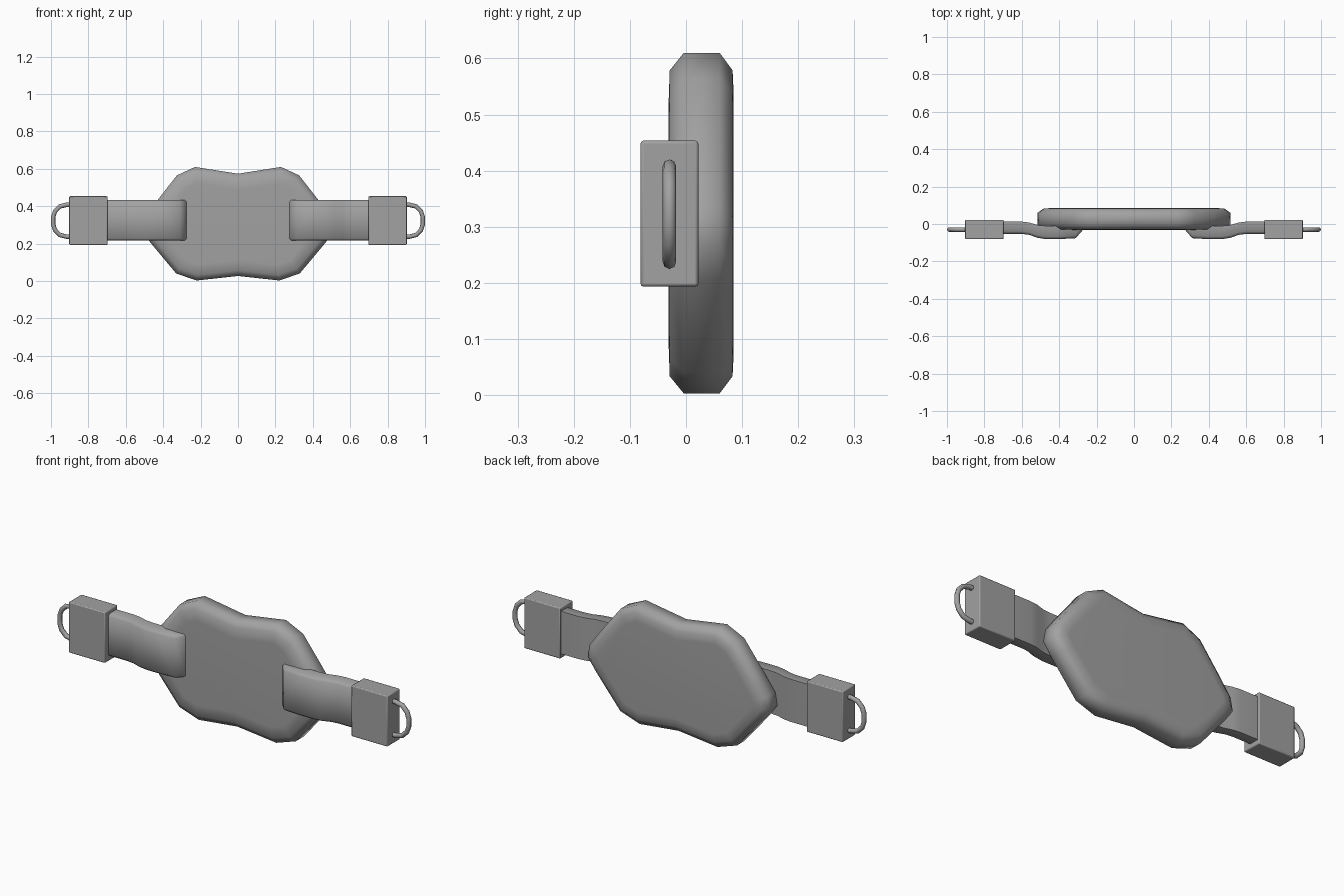
import bpy, bmesh, math
from mathutils import Vector

cube = bpy.data.objects.get("Cube")
if cube:
    bpy.data.objects.remove(cube, do_unlink=True)

grey = bpy.data.materials.new("plain_grey")
grey.use_nodes = True
GREY = (0.36, 0.36, 0.36, 1)
grey.diffuse_color = GREY
grey.node_tree.nodes["Principled BSDF"].inputs["Base Color"].default_value = GREY


def finish(name, bm, angle, bevel=0.0, segments=2):
    """Turn a bmesh into a smooth-shaded object."""
    bmesh.ops.recalc_face_normals(bm, faces=bm.faces)
    mesh = bpy.data.meshes.new(name)
    bm.to_mesh(mesh)
    bm.free()
    mesh.materials.append(grey)
    ob = bpy.data.objects.new(name, mesh)
    bpy.context.collection.objects.link(ob)
    if bevel:
        mod = ob.modifiers.new("soft_edges", 'BEVEL')
        mod.width, mod.segments = bevel, segments
        mod.limit_method, mod.angle_limit = 'ANGLE', math.radians(40)
    bpy.ops.object.select_all(action='DESELECT')
    ob.select_set(True)
    bpy.context.view_layer.objects.active = ob
    bpy.ops.object.shade_smooth_by_angle(angle=math.radians(angle))
    return ob


def loft(bm, rings):
    """Skin equal closed rings of points and cap both ends."""
    loops = [[bm.verts.new(p) for p in ring] for ring in rings]
    for a, b in zip(loops, loops[1:]):
        for i in range(len(a)):
            j = (i + 1) % len(a)
            bm.faces.new((a[i], a[j], b[j], b[i]))
    bm.faces.new(loops[0])
    bm.faces.new(loops[-1])


def inset(points, d):
    """Mitred inward offset of a clockwise outline."""
    out = []
    for i, p in enumerate(points):
        e1 = (p - points[i - 1]).normalized()
        e2 = (points[(i + 1) % len(points)] - p).normalized()
        n1, n2 = Vector((e1.y, -e1.x)), Vector((e2.y, -e2.x))
        out.append(p + (n1 + n2) * d / (1 + n1.dot(n2)))
    return out


# Pad: half outline in x, z, reflected to the other side
half = [(0.23, 0.61), (0.327, 0.565), (0.43, 0.433), (0.503, 0.335),
        (0.515, 0.27), (0.468, 0.205), (0.33, 0.04), (0.22, 0.003)]
outline = [Vector(p) for p in [(0, 0.574)] + half + [(0, 0.027)]
           + [(-x, z) for x, z in reversed(half)]]
rings = []
for d, y in [(0.085, -0.031), (0.03, -0.029), (0, -0.004),
             (0, 0.06), (0.03, 0.083), (0.07, 0.085)]:
    rings.append([(p.x, y, p.y) for p in inset(outline, d)])
bm = bmesh.new()
loft(bm, rings)
finish("pad", bm, 60)

# Strap section in x, y: (x, front y, back y)
strap = [(0.275, -0.034, -0.02), (0.312, -0.076, -0.015), (0.40, -0.081, -0.01),
         (0.47, -0.081, -0.01), (0.515, -0.074, -0.006), (0.56, -0.058, 0.008),
         (0.60, -0.053, 0.013), (0.72, -0.053, 0.013)]

for side, s in (("left", 1), ("right", -1)):
    # Flat strap laid over the pad front
    bm = bmesh.new()
    loft(bm, [[(s * x, f, 0.228), (s * x, f, 0.422), (s * x, f + 0.014, 0.434),
               (s * x, b, 0.434), (s * x, b, 0.216), (s * x, f + 0.014, 0.216)]
              for x, f, b in strap])
    finish(side + "_strap", bm, 55)

    # Block buckle
    bm = bmesh.new()
    bmesh.ops.create_cube(bm, size=1)
    bmesh.ops.scale(bm, vec=(0.205, 0.103, 0.26), verts=bm.verts)
    bmesh.ops.translate(bm, vec=(s * 0.8, -0.0295, 0.3235), verts=bm.verts)
    finish(side + "_buckle", bm, 40, 0.005)

    # Wire loop on the outer end of the buckle
    path = [(0.89, 0.408), (0.915, 0.408), (0.952, 0.399), (0.978, 0.373),
            (0.988, 0.343)]
    path += [(x, 0.645 - z) for x, z in reversed(path)]
    rings = []
    for i, (x, z) in enumerate(path):
        a, b = path[max(i - 1, 0)], path[min(i + 1, len(path) - 1)]
        n = Vector((a[1] - b[1], b[0] - a[0])).normalized()
        ring = []
        for k in range(8):
            t = k * math.tau / 8
            r = 0.012
            ring.append((s * (x + n.x * r * math.cos(t)), -0.0295 + r * math.sin(t),
                         z + n.y * r * math.cos(t)))
        rings.append(ring)
    bm = bmesh.new()
    loft(bm, rings)
    finish(side + "_loop", bm, 60)
